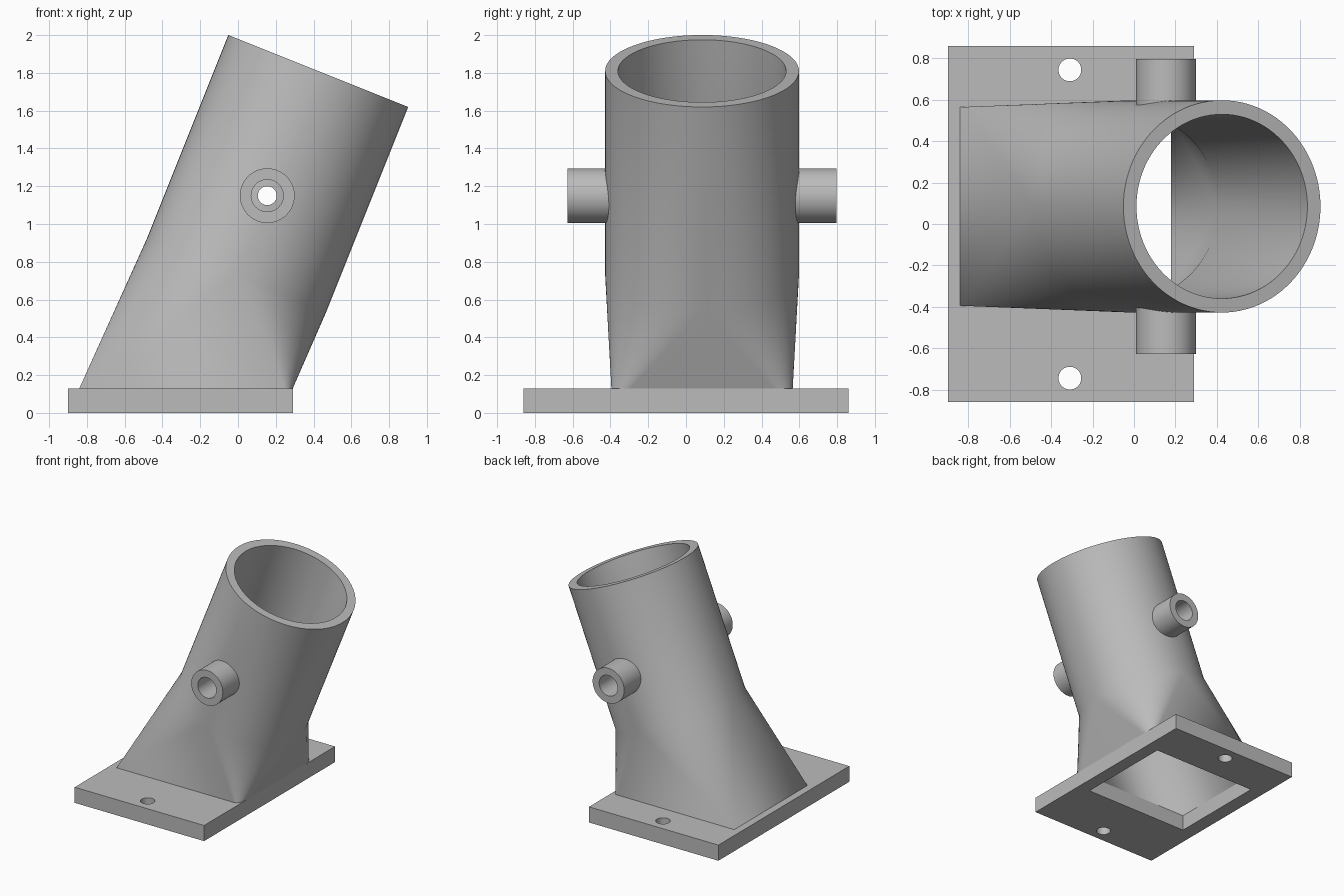
import bpy, bmesh
from math import sin, cos, pi, radians
from mathutils import Vector, Matrix

if "Cube" in bpy.data.objects:
    bpy.data.objects.remove(bpy.data.objects["Cube"], do_unlink=True)

grey = bpy.data.materials.new("plain grey")
grey.use_nodes = True
grey.diffuse_color = (0.5, 0.5, 0.5, 1)
grey.node_tree.nodes["Principled BSDF"].inputs["Base Color"].default_value = (0.5, 0.5, 0.5, 1)

PLATE_TOP = 0.13
MID_Y = 0.085
HOLE_X = (-0.78, 0.18)
HOLE_HALF_Y = 0.415
PIVOT = Vector((0.155, MID_Y, 1.15))


def finish(name, bm):
    bmesh.ops.recalc_face_normals(bm, faces=bm.faces)
    mesh = bpy.data.meshes.new(name)
    bm.to_mesh(mesh)
    bm.free()
    mesh.materials.append(grey)
    obj = bpy.data.objects.new(name, mesh)
    bpy.context.collection.objects.link(obj)
    return obj


def select(obj):
    bpy.ops.object.select_all(action="DESELECT")
    obj.select_set(True)
    bpy.context.view_layer.objects.active = obj


def smooth(obj, angle):
    select(obj)
    bpy.ops.object.shade_smooth_by_angle(angle=radians(angle))


def box(name, x, y, z):
    bm = bmesh.new()
    size = Matrix.Diagonal((x[1] - x[0], y[1] - y[0], z[1] - z[0], 1))
    place = Matrix.Translation((sum(x) / 2, sum(y) / 2, sum(z) / 2))
    bmesh.ops.create_cube(bm, size=1, matrix=place @ size)
    return finish(name, bm)


def rod(name, centre, radius, length, axis):
    bm = bmesh.new()
    turn = Matrix.Rotation(pi / 2, 4, "X") if axis == "Y" else Matrix()
    bmesh.ops.create_cone(bm, cap_ends=True, segments=48, radius1=radius, radius2=radius,
                          depth=length, matrix=Matrix.Translation(centre) @ turn)
    return finish(name, bm)


def cut(obj, cutter):
    cutter.hide_render = True
    mod = obj.modifiers.new("cut", "BOOLEAN")
    mod.operation = "DIFFERENCE"
    mod.solver = "EXACT"
    mod.object = cutter
    select(obj)
    bpy.ops.object.modifier_apply(modifier=mod.name)
    bpy.data.objects.remove(cutter, do_unlink=True)


# Base plate with a square opening and two bolt holes
plate = box("base_plate", (-0.90, 0.29), (-0.86, 0.86), (0, PLATE_TOP))
cut(plate, box("opening_cutter", HOLE_X,
               (MID_Y - HOLE_HALF_Y, MID_Y + HOLE_HALF_Y), (-0.2, 0.4)))
for side in (-1, 1):
    cut(plate, rod("bolt_cutter", (-0.31, side * 0.745, 0), 0.055, 1, "Z"))
smooth(plate, 30)

# Hollow tilted tube that blends from a round section to a square foot
axis = Vector((0.38, 0, 0.95)).normalized()
across = Vector((axis.z, 0, -axis.x))
KNEE = Vector((-0.007, MID_Y, 0.73))
RIM = Vector((0.425, MID_Y, 1.81))
STEPS = 24
angles = [(q, (q + i / STEPS) * pi / 2) for q in range(4) for i in range(STEPS + 1)]


def round_ring(centre, r):
    return [centre + r * (cos(a) * across + sin(a) * Vector((0, 1, 0))) for _, a in angles]


def foot_ring(x_min, x_max, half_y, round_x, round_y):
    # Corners on the +x side are slightly rounded, the others are sharp
    points = []
    for q, a in angles:
        sy = 1 if q < 2 else -1
        if q in (0, 3):
            points.append(Vector((x_max - round_x * (1 - cos(a)),
                                  MID_Y + sy * (half_y - round_y) + round_y * sin(a), PLATE_TOP)))
        else:
            points.append(Vector((x_min, MID_Y + sy * half_y, PLATE_TOP)))
    return points


rings = [foot_ring(-0.84, 0.29, 0.48, 0.05, 0.10),
         round_ring(KNEE, 0.513), round_ring(RIM, 0.513),
         round_ring(RIM, 0.445), round_ring(KNEE, 0.445),
         foot_ring(*HOLE_X, HOLE_HALF_Y, 0, 0)]
bm = bmesh.new()
loops = [[bm.verts.new(p) for p in ring] for ring in rings]
count = len(angles)
for k, lower in enumerate(loops):
    upper = loops[(k + 1) % len(loops)]
    for i in range(count):
        j = (i + 1) % count
        bm.faces.new((lower[i], lower[j], upper[j], upper[i]))
bmesh.ops.remove_doubles(bm, verts=bm.verts, dist=0.0001)
tube = finish("angled_tube", bm)
cut(tube, rod("pivot_cutter", PIVOT, 0.05, 2, "Y"))
smooth(tube, 20)

# Hollow pivot bosses on both sides of the tube
for name, side in (("front_boss", -1), ("back_boss", 1)):
    start, end = 0.475, 0.713
    place = PIVOT + Vector((0, side * (start + end) / 2, 0))
    boss = rod(name, place, 0.145, end - start, "Y")
    cut(boss, rod("bore_cutter", place, 0.085, 1, "Y"))
    smooth(boss, 30)
